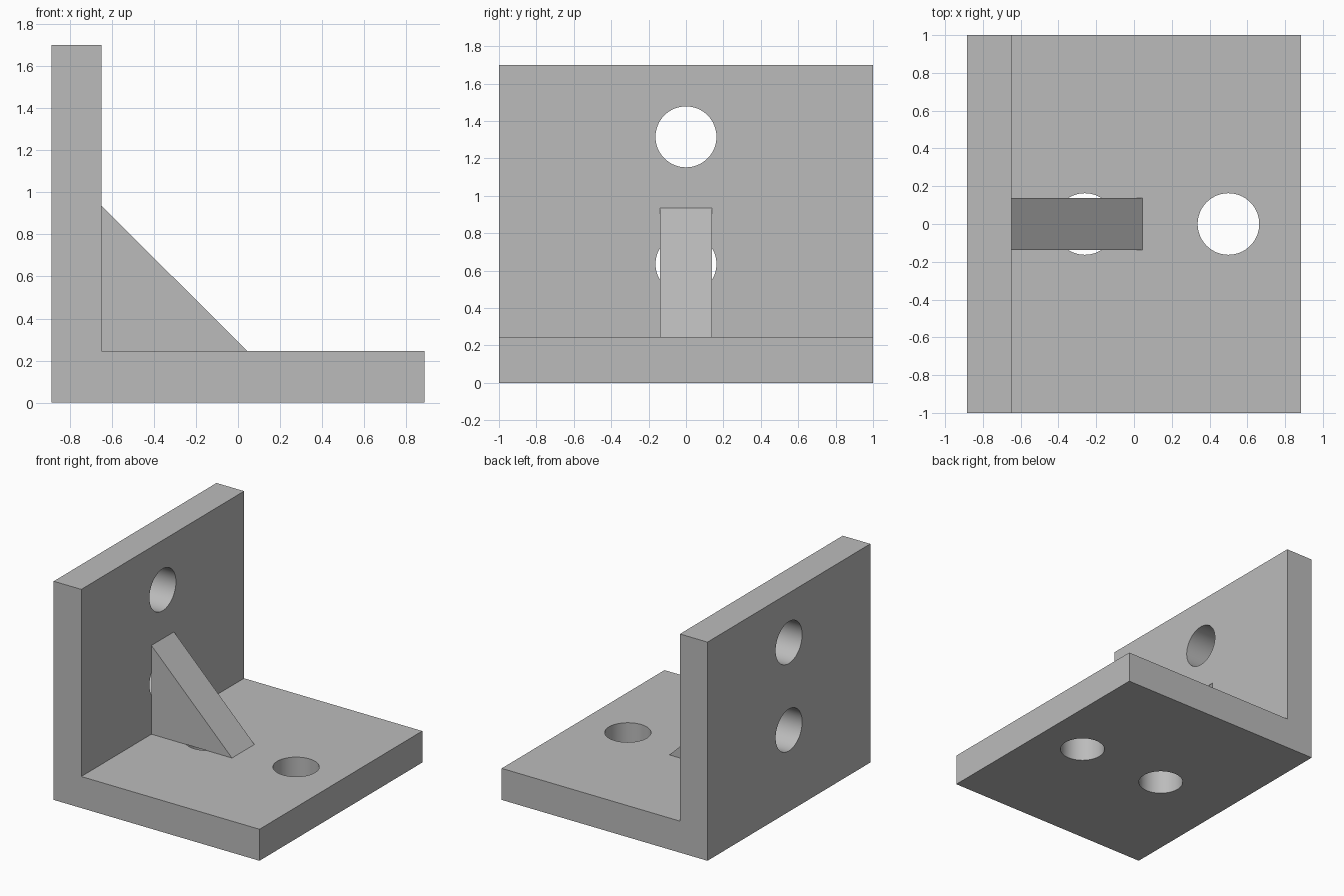
import bpy
import bmesh
from math import pi
from mathutils import Matrix

if "Cube" in bpy.data.objects:
    bpy.data.objects.remove(bpy.data.objects["Cube"], do_unlink=True)

X0, X1 = -0.885, 0.885          # bracket ends
WALL, FLOOR, TOP = -0.648, 0.245, 1.70
HOLE_R = 0.163

grey = bpy.data.materials.new("plain grey")
grey.use_nodes = True
colour = (0.5, 0.5, 0.5, 1)
grey.diffuse_color = colour
grey.node_tree.nodes["Principled BSDF"].inputs["Base Color"].default_value = colour


def link(name, bm):
    bmesh.ops.recalc_face_normals(bm, faces=bm.faces)
    mesh = bpy.data.meshes.new(name)
    bm.to_mesh(mesh)
    bm.free()
    mesh.materials.append(grey)
    obj = bpy.data.objects.new(name, mesh)
    bpy.context.collection.objects.link(obj)
    return obj


def extrude_profile(name, points, half_width):
    """Extrude an x-z outline along y, centred on y = 0."""
    bm = bmesh.new()
    face = bm.faces.new([bm.verts.new((x, -half_width, z)) for x, z in points])
    moved = bmesh.ops.extrude_face_region(bm, geom=[face])["geom"]
    verts = [v for v in moved if isinstance(v, bmesh.types.BMVert)]
    bmesh.ops.translate(bm, verts=verts, vec=(0, 2 * half_width, 0))
    return link(name, bm)


# L-shaped body and triangular gusset
body = extrude_profile("angle_plate", [(X0, 0), (X1, 0), (X1, FLOOR), (WALL, FLOOR),
                                       (WALL, TOP), (X0, TOP)], 1.0)
extrude_profile("gusset", [(WALL, FLOOR), (0.045, FLOOR), (WALL, 0.935)], 0.138)

# Bolt holes: two through the floor, two through the wall
bm = bmesh.new()
holes = [Matrix.Translation((x, 0, FLOOR / 2)) for x in (-0.26, 0.5)]
holes += [Matrix.Translation(((X0 + WALL) / 2, 0, z)) @ Matrix.Rotation(pi / 2, 4, "Y")
          for z in (0.635, 1.315)]
for matrix in holes:
    bmesh.ops.create_cone(bm, cap_ends=True, segments=64, radius1=HOLE_R,
                          radius2=HOLE_R, depth=0.3, matrix=matrix)
cutter = link("hole_cutter", bm)
cutter.hide_render = True
cutter.hide_set(True)

cut = body.modifiers.new("bolt holes", "BOOLEAN")
cut.operation = "DIFFERENCE"
cut.solver = "EXACT"
cut.object = cutter

# Apply the cut, then smooth only the round bores
bpy.ops.object.select_all(action="DESELECT")
body.select_set(True)
bpy.context.view_layer.objects.active = body
bpy.ops.object.modifier_apply(modifier=cut.name)
bpy.ops.object.shade_smooth_by_angle(angle=pi / 6)
bpy.data.objects.remove(cutter, do_unlink=True)
